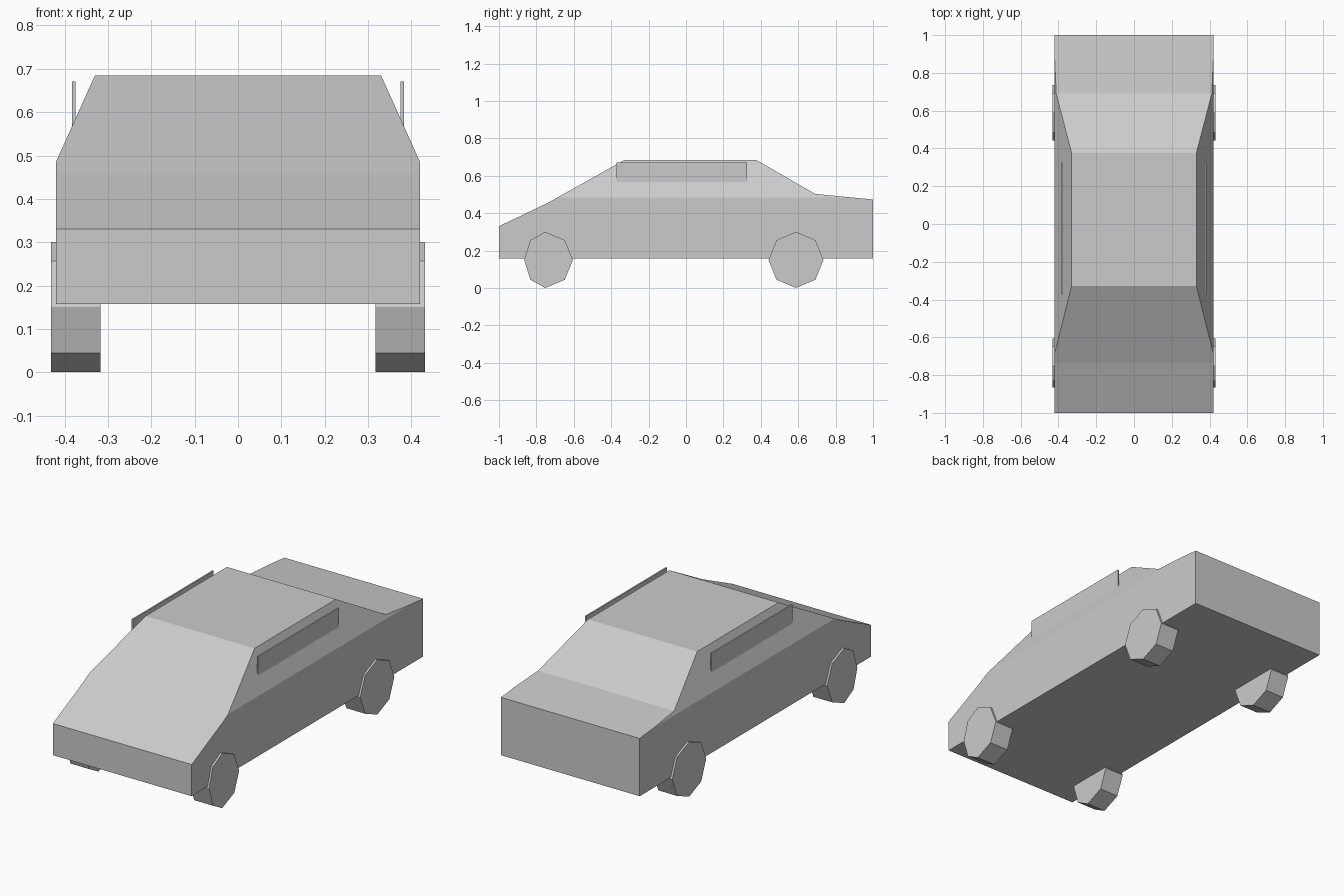
import bpy, bmesh, math
from mathutils import Vector

if "Cube" in bpy.data.objects:
    bpy.data.objects.remove(bpy.data.objects["Cube"])

grey = bpy.data.materials.new("plain grey")
grey.diffuse_color = (0.6, 0.6, 0.6, 1)
grey.use_nodes = True
grey.node_tree.nodes["Principled BSDF"].inputs["Base Color"].default_value = grey.diffuse_color


def prism(profile, x0, x1):
    """Extrude a (y, z) profile along x from x0 to x1."""
    bm = bmesh.new()
    face = bm.faces.new([bm.verts.new((x0, y, z)) for y, z in profile])
    ext = bmesh.ops.extrude_face_region(bm, geom=[face])
    moved = [v for v in ext["geom"] if isinstance(v, bmesh.types.BMVert)]
    bmesh.ops.translate(bm, verts=moved, vec=(x1 - x0, 0, 0))
    return bm


def finish(bm, name):
    bmesh.ops.recalc_face_normals(bm, faces=bm.faces[:])
    mesh = bpy.data.meshes.new(name)
    bm.to_mesh(mesh)
    bm.free()
    mesh.materials.append(grey)
    obj = bpy.data.objects.new(name, mesh)
    bpy.context.collection.objects.link(obj)


# Body: extruded side profile with slanted cuts for the cabin sides
body = prism([(-1, 0.157), (-1, 0.33), (-0.735, 0.457), (-0.328, 0.685),
              (0.375, 0.685), (0.69, 0.503), (1, 0.473), (1, 0.157)], -0.42, 0.42)
for s in (-1, 1):
    cut = bmesh.ops.bisect_plane(
        body, geom=body.verts[:] + body.edges[:] + body.faces[:],
        plane_co=(s * 0.42, 0, 0.485), plane_no=Vector((s * 0.2, 0, 0.09)).normalized(),
        clear_outer=True)
    rim = [e for e in body.edges if e.is_boundary]
    bmesh.ops.holes_fill(body, edges=rim, sides=0)
finish(body, "car_body")


# Wheels: octagons, the front pair flattened on the leading side
def wheel_outline(cy, lead):
    pts = []
    for i in range(8):
        a = math.radians(45 * i)
        y = 0.147 * math.cos(a)
        pts.append((cy + (y * lead if y < 0 else y), 0.15 + 0.15 * math.sin(a)))
    return pts


for side, s in (("left", -1), ("right", 1)):
    for end, cy, lead in (("front", -0.752, 0.77), ("rear", 0.588, 1.0)):
        finish(prism(wheel_outline(cy, lead), s * 0.317, s * 0.431), f"{end}_wheel_{side}")
    # Thin upright panel along each side of the roof
    panel = [(-0.372, 0.55), (-0.372, 0.671), (0.325, 0.671), (0.325, 0.55)]
    finish(prism(panel, s * 0.375, s * 0.383), f"side_panel_{side}")
